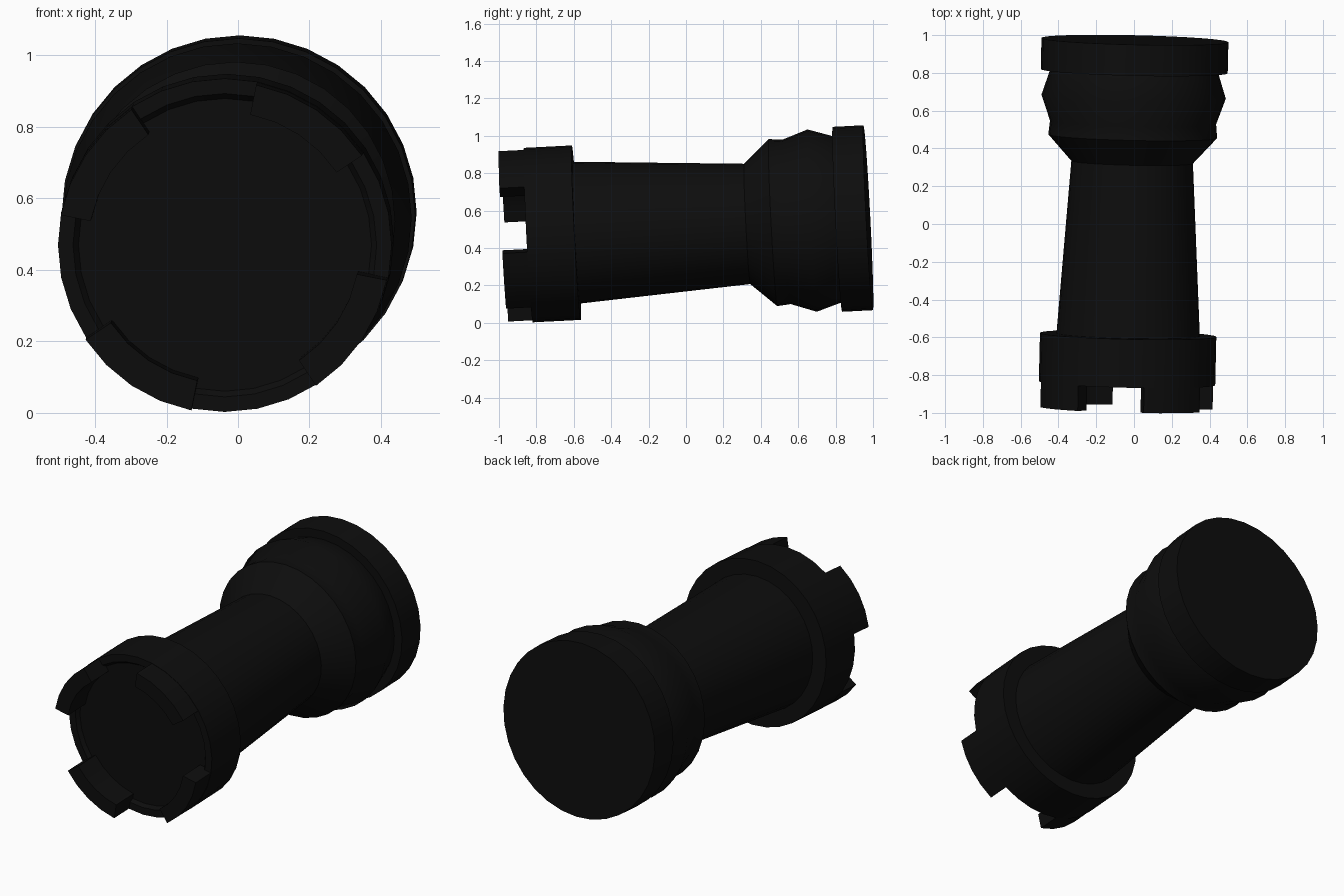
import bpy, bmesh
from math import cos, sin, radians
from mathutils import Matrix, Vector

cube = bpy.data.objects.get("Cube")
if cube:
    bpy.data.objects.remove(cube)

SIDES = 32
STEP = 360 / SIDES

black = bpy.data.materials.new("matte black")
black.use_nodes = True
COLOUR = (0.004, 0.004, 0.004, 1)
black.diffuse_color = COLOUR
bsdf = next(n for n in black.node_tree.nodes if n.type == 'BSDF_PRINCIPLED')
bsdf.inputs["Base Color"].default_value = COLOUR

# The piece lies on its side: its own axis runs to the front and dips slightly
axis = Vector((-0.023, -0.998, -0.051)).normalized()
side = Vector((1, 0, 0))
side = (side - axis * side.dot(axis)).normalized()
up = axis.cross(side)
PLACE = Matrix.Translation((0.005, 0.974, 0.562)) @ Matrix((side, up, axis)).transposed().to_4x4()


def finish(bm, name):
    bmesh.ops.recalc_face_normals(bm, faces=bm.faces)
    mesh = bpy.data.meshes.new(name)
    bm.to_mesh(mesh)
    bm.free()
    mesh.materials.append(black)
    obj = bpy.data.objects.new(name, mesh)
    bpy.context.collection.objects.link(obj)
    obj.matrix_world = PLACE
    bpy.ops.object.select_all(action='DESELECT')
    obj.select_set(True)
    bpy.context.view_layer.objects.active = obj
    bpy.ops.object.shade_smooth_by_angle(angle=radians(40))
    return obj


def ring_point(radius, height, degrees):
    a = radians(degrees)
    return (radius * cos(a), radius * sin(a), height)


def turned(name, profile):
    """Closed solid turned from (radius, height) points."""
    bm = bmesh.new()
    rings = [[bm.verts.new(ring_point(r, h, i * STEP)) for i in range(SIDES)]
             for r, h in profile]
    for low, high in zip(rings, rings[1:]):
        for i in range(SIDES):
            j = (i + 1) % SIDES
            bm.faces.new((low[i], low[j], high[j], high[i]))
    bm.faces.new(rings[0])
    bm.faces.new(rings[-1])
    return finish(bm, name)


def merlon(name, start, inner, outer, low, high):
    """Curved wall block covering an eighth of the rim."""
    bm = bmesh.new()
    corners = [(inner, low), (outer, low), (outer, high), (inner, high)]
    loops = [[bm.verts.new(ring_point(r, h, start + k * STEP)) for r, h in corners]
             for k in range(SIDES // 8 + 1)]
    for a, b in zip(loops, loops[1:]):
        for i in range(4):
            j = (i + 1) % 4
            bm.faces.new((a[i], a[j], b[j], b[i]))
    bm.faces.new(loops[0])
    bm.faces.new(loops[-1])
    return finish(bm, name)


# Foot disc, collar bulge and tapered shaft
turned("base_disc", [(0.495, 0), (0.495, 0.165)])
turned("collar_and_shaft", [(0.443, 0.16), (0.488, 0.30), (0.44, 0.437),
                            (0.447, 0.51), (0.322, 0.648), (0.38, 1.57)])

# Crown drum with a shallow sunken floor
turned("crown", [(0.467, 1.563), (0.467, 1.82), (0.425, 1.82), (0.41, 1.80)])

# Four battlement blocks around the rim
for n in range(4):
    merlon(f"battlement_{n + 1}", 3 * STEP + 90 * n, 0.38, 0.465, 1.79, 1.953)
